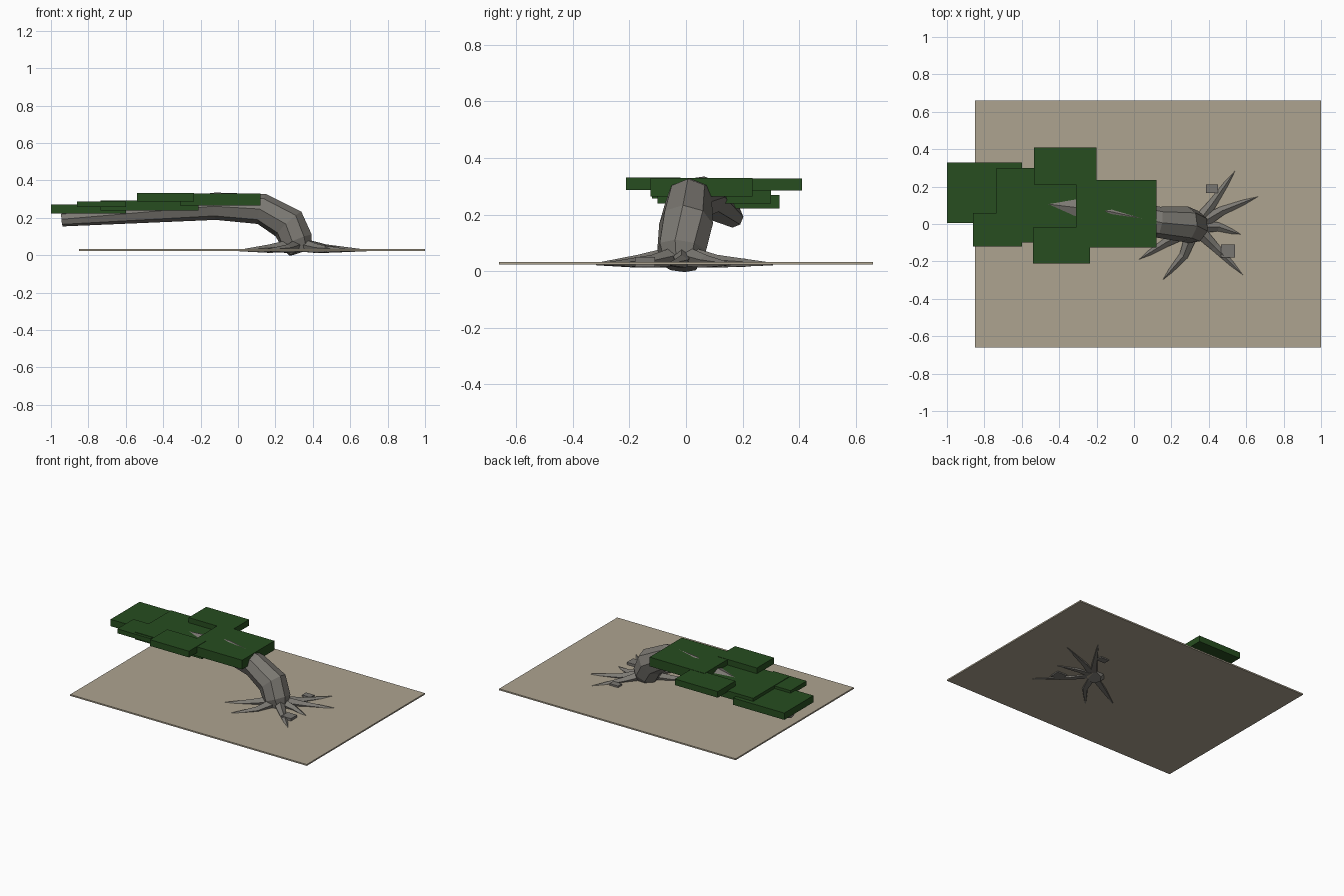
import bpy, bmesh, math
from mathutils import Vector

if "Cube" in bpy.data.objects:
    bpy.data.objects.remove(bpy.data.objects["Cube"])


def material(name, rgb):
    m = bpy.data.materials.new(name)
    m.diffuse_color = (*rgb, 1)
    m.use_nodes = True
    m.node_tree.nodes["Principled BSDF"].inputs["Base Color"].default_value = m.diffuse_color
    return m


bark = material("bark", (0.20, 0.19, 0.17))
leaf = material("leaf", (0.02, 0.075, 0.014))
sand = material("sand", (0.42, 0.37, 0.28))
rock = material("rock", (0.19, 0.18, 0.165))


def finish(name, bm, mat):
    bmesh.ops.recalc_face_normals(bm, faces=bm.faces)
    me = bpy.data.meshes.new(name)
    bm.to_mesh(me)
    bm.free()
    me.materials.append(mat)
    ob = bpy.data.objects.new(name, me)
    bpy.context.collection.objects.link(ob)
    return ob


def block(name, lo, hi, mat):
    bm = bmesh.new()
    bmesh.ops.create_cube(bm, size=1)
    for v in bm.verts:
        v.co = [a + (c + 0.5) * (b - a) for a, b, c in zip(lo, hi, v.co)]
    return finish(name, bm, mat)


def tube(name, path, sides, mat):
    """Faceted tube through (x, y, z, radius) points."""
    bm = bmesh.new()
    pts = [Vector(p[:3]) for p in path]
    rings = []
    for i, p in enumerate(pts):
        before = (p - pts[max(i - 1, 0)]).normalized()
        after = (pts[min(i + 1, len(pts) - 1)] - p).normalized()
        t = (before + after).normalized()
        side = t.cross(Vector((0, 0, 1))).normalized()
        up = side.cross(t)
        ring = []
        for k in range(sides):
            a = 2 * math.pi * k / sides
            ring.append(bm.verts.new(p + path[i][3] * (up * math.cos(a) + side * math.sin(a))))
        rings.append(ring)
    for r, s in zip(rings, rings[1:]):
        for k in range(sides):
            n = (k + 1) % sides
            bm.faces.new((r[k], r[n], s[n], s[k]))
    bm.faces.new(rings[0])
    bm.faces.new(rings[-1])
    return finish(name, bm, mat)


# thin ground slab
block("ground_slab", (-0.85, -0.66, 0.023), (1.0, 0.66, 0.033), sand)

# bent trunk leaning to the left
tube("trunk", [(0.335, -0.02, 0.02, 0.065), (0.315, -0.015, 0.075, 0.09),
               (0.27, 0, 0.167, 0.096), (0.128, 0.01, 0.247, 0.083),
               (-0.12, 0.065, 0.262, 0.073), (-0.94, 0.165, 0.192, 0.038)], 8, bark)

# tapering roots: bend point and tip, in plan
roots = [((0.42, 0.11), (0.555, 0.305)), ((0.47, 0.07), (0.685, 0.155)),
         ((0.45, -0.015), (0.585, -0.06)), ((0.43, -0.12), (0.60, -0.29)),
         ((0.265, -0.17), (0.14, -0.315)), ((0.17, -0.10), (0.01, -0.20))]
for i, (bend, tip) in enumerate(roots):
    start = Vector((0.325, -0.015)).lerp(Vector(bend), 0.3)
    tube(f"root_{i + 1}", [(*start, 0.048, 0.036), (*bend, 0.033, 0.025),
                           (*tip, 0.025, 0.005)], 5, bark)

# small stones
block("stone_back", (0.385, 0.165, 0.015), (0.45, 0.21, 0.045), rock)
block("stone_front", (0.465, -0.18, 0.015), (0.54, -0.11, 0.05), rock)

# flat foliage slabs
foliage = [((-0.31, -0.125, 0.265), (0.12, 0.235, 0.33)),
           ((-0.535, 0.212, 0.285), (-0.20, 0.41, 0.328)),
           ((-0.54, -0.212, 0.288), (-0.235, -0.02, 0.332)),
           ((-0.735, -0.10, 0.24), (-0.21, 0.30, 0.292)),
           ((-0.86, -0.12, 0.257), (-0.60, 0.06, 0.288)),
           ((-1.0, 0.005, 0.222), (-0.60, 0.33, 0.27))]
for i, (lo, hi) in enumerate(foliage):
    block(f"foliage_slab_{i + 1}", lo, hi, leaf)
